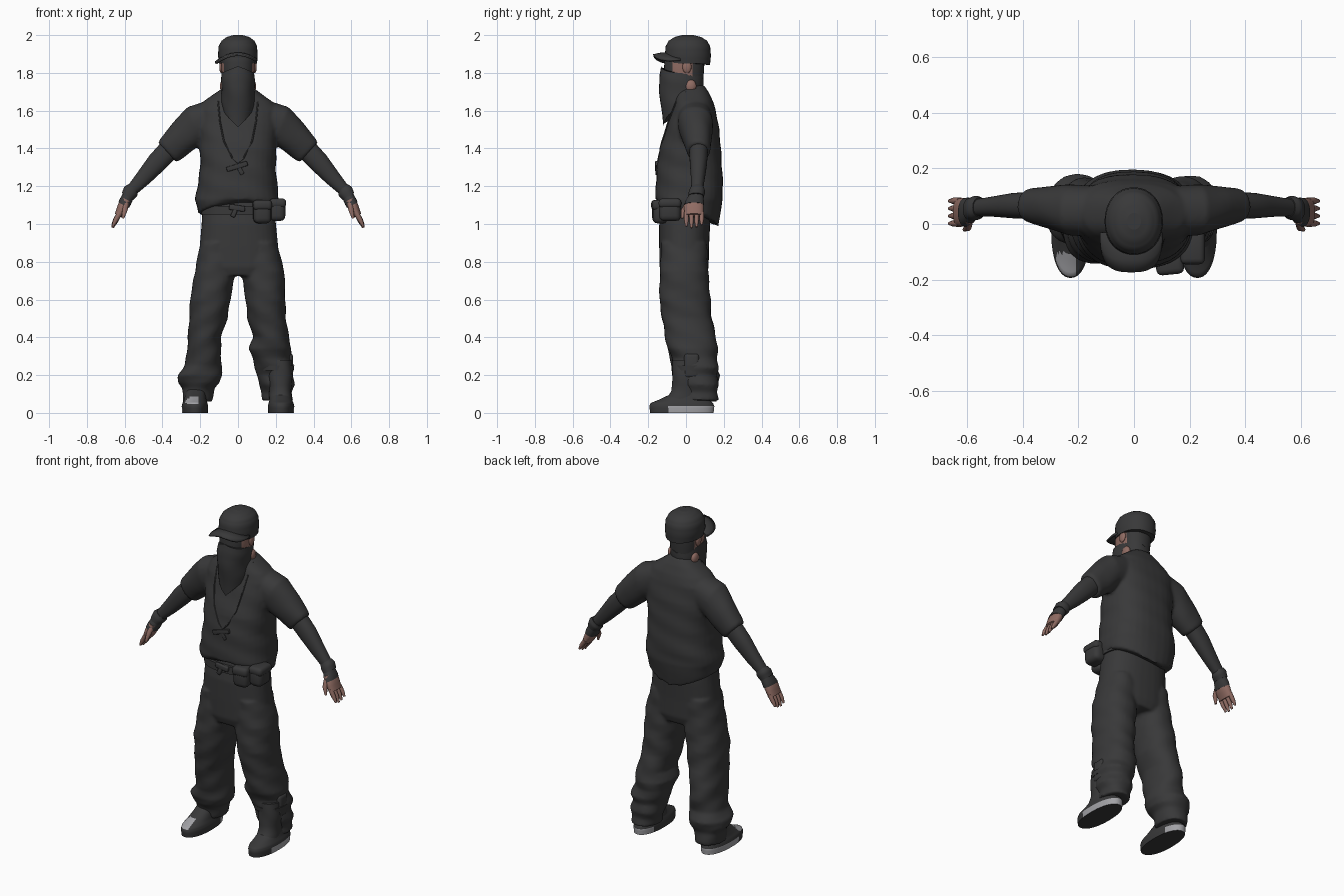
import bpy, bmesh, math
from mathutils import Vector, Matrix


def material(name, rgb):
    m = bpy.data.materials.new(name)
    m.diffuse_color = (*rgb, 1)
    return m


CLOTH = material("dark_cloth", (0.04, 0.04, 0.041))
SKIN = material("skin", (0.28, 0.15, 0.125))
PALE = material("pale_rubber", (0.36, 0.36, 0.38))


def loft(bm, rings, sx=1, n=32, e=0.9, sub=3, fold=0):
    """Skin a closed tube through rings (x, y, z, a, b, roll, vee); vee lifts the back into a V."""
    rows = [tuple(r) + (0,) * (7 - len(r)) for r in rings]
    fine = []
    for p, q in zip(rows, rows[1:]):
        fine += [[u + (v - u) * k / sub for u, v in zip(p, q)] for k in range(sub)]
    fine.append(rows[-1])
    prev = None
    for i, (x, y, z, a, b, roll, vee) in enumerate(fine):
        ring = []
        for k in range(n):
            t = 2 * math.pi * k / n
            c, s = math.cos(t), math.sin(t)
            g = 1 + fold * math.sin(3 * t + z * 48)
            cu = math.copysign(abs(c) ** e, c) * a * g
            sv = math.copysign(abs(s) ** e, s) * b * g
            lift = vee * math.copysign(1 - abs(c), s) if abs(s) > 1e-6 else 0
            r = math.radians(roll)
            ring.append(bm.verts.new((sx * (x + cu * math.cos(r)), y + sv,
                                      z + cu * math.sin(r) + lift)))
        if prev:
            for k in range(n):
                bm.faces.new((prev[k], prev[(k + 1) % n], ring[(k + 1) % n], ring[k]))
        if i in (0, len(fine) - 1):
            bm.faces.new(ring)
        prev = ring


def finish(name, bm, mats, rule=None, voxel=0):
    bmesh.ops.recalc_face_normals(bm, faces=bm.faces)
    me = bpy.data.meshes.new(name)
    bm.to_mesh(me)
    bm.free()
    for m in mats:
        me.materials.append(m)
    for p in me.polygons:
        p.use_smooth = len(p.vertices) == 4
        if rule:
            p.material_index = rule(p.center, p.normal)
    ob = bpy.data.objects.new(name, me)
    bpy.context.collection.objects.link(ob)
    if voxel:  # fuse overlapping tubes into one garment
        r = ob.modifiers.new("fuse", 'REMESH')
        r.mode, r.voxel_size, r.use_smooth_shade = 'VOXEL', voxel, True
        s = ob.modifiers.new("soften", 'SMOOTH')
        s.iterations, s.factor = 2, 0.5
    return ob


def tube(name, rings, mat=CLOTH, **kw):
    bm = bmesh.new()
    loft(bm, rings, **kw)
    return finish(name, bm, [mat])


def box(name, loc, size, bevel=0.01, ry=0, rz=0):
    bm = bmesh.new()
    bmesh.ops.create_cube(bm, size=1, matrix=Matrix.Diagonal((*size, 1)))
    bmesh.ops.bevel(bm, geom=bm.edges[:], offset=bevel, segments=3, affect='EDGES', profile=0.5)
    bm.transform(Matrix.Translation(loc) @ Matrix.Rotation(rz, 4, 'Z') @ Matrix.Rotation(ry, 4, 'Y'))
    return finish(name, bm, [CLOTH])


def ball(name, loc, size, mat):
    bm = bmesh.new()
    bmesh.ops.create_uvsphere(bm, u_segments=16, v_segments=10, radius=1,
                              matrix=Matrix.Translation(loc) @ Matrix.Diagonal((*size, 1)))
    return finish(name, bm, [mat])


# Shirt: torso and both sleeves
bm = bmesh.new()
loft(bm, [(0, .035, 1.735, .06, .06), (0, .035, 1.70, .11, .085), (0, .04, 1.65, .18, .102),
          (0, .04, 1.60, .215, .118), (0, .033, 1.50, .21, .143), (0, .022, 1.40, .203, .163),
          (0, .018, 1.30, .20, .173), (-.003, .018, 1.20, .212, .178), (-.005, .015, 1.13, .222, .177),
          (-.005, .01, 1.058, .207, .16, 0, -.085)], e=.82, fold=.012)
for sx in (1, -1):
    loft(bm, [(.10, .045, 1.57, .10, .09, 90), (.23, .05, 1.522, .105, .092, 70),
              (.30, .06, 1.455, .09, .077, 58), (.365, .066, 1.39, .076, .062, 48),
              (.375, .066, 1.38, .068, .055, 48)], sx=sx, fold=.012)
finish("shirt", bm, [CLOTH], voxel=.01)

# Trousers: seat and two baggy legs with bunched cuffs
bm = bmesh.new()
loft(bm, [(0, 0, 1.13, .185, .12), (.004, -.007, 1.0, .197, .135), (.005, -.01, .88, .208, .132),
          (.007, -.01, .77, .213, .13), (.007, -.01, .725, .17, .115)], e=.85)
loft(bm, [(.115, -.01, .9, .09, .12), (.131, -.01, .75, .115, .128), (.145, -.006, .6, .105, .136),
          (.152, .005, .5, .102, .13), (.175, .025, .4, .095, .135), (.17, .035, .34, .113, .134),
          (.178, .045, .29, .102, .118), (.195, .055, .24, .106, .122), (.195, .06, .2, .094, .1),
          (.205, .068, .15, .095, .108), (.205, .075, .11, .08, .09), (.21, .08, .065, .082, .092)],
     fold=.025)
loft(bm, [(.11, -.01, .9, .09, .12), (.12, -.01, .75, .108, .128), (.147, -.006, .6, .107, .136),
          (.157, .005, .5, .101, .132), (.178, .025, .4, .088, .135), (.18, .035, .32, .09, .13),
          (.185, .04, .25, .098, .115), (.202, .05, .2, .118, .128), (.205, .055, .16, .11, .115),
          (.21, .06, .13, .085, .1), (.215, .068, .06, .078, .098)], sx=-1, fold=.025)
finish("trousers", bm, [CLOTH], voxel=.01)

# Arms, cuffs, hands
for sx, side in ((1, "left"), (-1, "right")):
    tube(side + "_forearm", [(.33, .067, 1.43, .058, .05, 48), (.43, .066, 1.325, .054, .046, 45),
                             (.50, .063, 1.245, .043, .037, 45), (.57, .058, 1.17, .03, .03, 42)], sx=sx)
    tube(side + "_cuff", [(.555, .06, 1.19, .033, .035, 40), (.568, .058, 1.172, .042, .043, 36),
                          (.585, .053, 1.145, .036, .042, 32)], sx=sx)
    tube(side + "_glove", [(.575, .055, 1.16, .03, .036, 30), (.598, .045, 1.115, .033, .05, 27),
                           (.605, .042, 1.10, .032, .052, 27)], sx=sx)
    tube(side + "_palm", [(.59, .045, 1.13, .028, .045, 27), (.61, .042, 1.09, .029, .052, 27),
                          (.632, .042, 1.045, .022, .05, 27)], SKIN, sx=sx)
    for i, length in enumerate((.9, 1, .95, .8)):
        y = .002 + .027 * i
        tube(f"{side}_finger_{i + 1}",
             [(.625, y, 1.06, .014, .013, 27), (.648, y, 1.06 - .045 * length, .013, .012, 27),
              (.664, y, 1.06 - .08 * length, .006, .006, 27)], SKIN, sx=sx, n=10, e=1, sub=1)
    tube(side + "_thumb", [(.592, .015, 1.12, .016, .016, 20), (.598, -.012, 1.075, .014, .014, 10),
                           (.61, -.02, 1.03, .007, .007, 10)], SKIN, sx=sx, n=10, e=1, sub=1)

# Head: skin at the sides, dark eye shade in front and hair behind
bm = bmesh.new()
loft(bm, [(0, .01, 1.68, .06, .06), (0, -.01, 1.75, .08, .10), (0, -.01, 1.82, .088, .106),
          (0, -.008, 1.87, .09, .106), (0, 0, 1.92, .085, .1)])
finish("head", bm, [CLOTH, SKIN], lambda c, n: int(-.07 < c.y < .03 and abs(c.x) > .05))
for sx, side in ((1, "left"), (-1, "right")):
    ball(side + "_ear", (sx * .088, .005, 1.832), (.011, .024, .034), SKIN)
    ball(side + "_neck_skin", (sx * .078, .025, 1.73), (.018, .03, .034), SKIN)

# Face scarf with a pointed front
tube("face_scarf", [(0, -.02, 1.80, .086, .112, 0, -.035), (0, -.025, 1.76, .09, .116, 0, -.03),
                    (0, -.026, 1.71, .087, .116, 0, .01), (0, -.02, 1.65, .09, .108, 0, .06),
                    (0, -.017, 1.605, .085, .103, 0, .092)], fold=.012)

# Cap: dome and curved brim
tube("cap_dome", [(0, .01, 1.85, .1, .117, 0, -.01), (-.001, .01, 1.89, .105, .122),
                  (-.001, .01, 1.94, .102, .118), (0, .01, 1.97, .087, .102),
                  (0, .01, 1.99, .06, .07), (0, .01, 2.0, .025, .03)], e=.95)
bm = bmesh.new()
last = None
for k in range(25):
    t = math.pi * k / 24
    c, s = math.cos(t), max(math.sin(t), 0)
    x = math.copysign(abs(c) ** .7, c) * .113
    z = 1.91 - 3.4 * x * x + .06 * x
    pair = [bm.verts.new((x - .01, -.03 - d * s ** .65, z - drop)) for d, drop in ((0, 0), (.1, .002), (.144, .011))]
    if last:
        for j in (0, 1):
            bm.faces.new((last[j], last[j + 1], pair[j + 1], pair[j]))
    last = pair
bmesh.ops.remove_doubles(bm, verts=bm.verts, dist=1e-5)
brim = finish("cap_brim", bm, [CLOTH])
brim.modifiers.new("thickness", 'SOLIDIFY').thickness = .01

# Shoes with pale sole sides and one pale toe patch
for sx, side in ((1, "left"), (-1, "right")):
    bm = bmesh.new()
    loft(bm, [(.228, -.022, 0, .068, .168), (.228, -.022, .036, .07, .172), (.228, -.022, .052, .066, .165),
              (.227, -.012, .068, .06, .135), (.225, .01, .095, .054, .10), (.222, .05, .14, .05, .06)],
         sx=sx, n=48)

    def paint(c, n, sx=sx):
        start = -.09 if sx * c.x > .228 else .07
        sole = c.z < .036 and abs(n.z) < .6 and start < c.y < .15
        patch = sx < 0 and n.z > .3 and -.28 < c.x < -.21 and c.y < -.105 and c.z > .047
        return int(sole or patch)
    finish(side + "_shoe", bm, [CLOTH, PALE], paint)

# Boot shaft and ankle pouch on one leg
tube("boot_shaft", [(.222, .0, .28, .06, .07), (.224, -.002, .2, .064, .07),
                    (.224, -.005, .12, .058, .07), (.226, -.02, .06, .06, .09)], fold=.02)
tube("ankle_strap", [(.205, .03, .225, .09, .1), (.205, .03, .25, .093, .103)])
box("ankle_pouch", (.272, .03, .25), (.04, .08, .13), .018)

# Belt, buckle and hip pouches
tube("belt", [(.004, -.005, 1.05, .2, .137), (.004, -.005, 1.095, .2, .137)], e=.85)
box("buckle", (-.005, -.146, 1.085), (.085, .02, .03), .006, ry=.15)
box("buckle_tab", (-.02, -.146, 1.06), (.025, .018, .05), .006, ry=.4)
box("front_pouch", (.128, -.137, 1.063), (.095, .08, .12), .028, rz=.1)
box("front_pouch_flap", (.128, -.14, 1.1), (.1, .084, .055), .02, rz=.1)
box("side_pouch", (.208, -.085, 1.073), (.085, .115, .115), .028)
box("side_pouch_flap", (.21, -.085, 1.11), (.09, .12, .05), .02)

# Neck chain and pendant
cu = bpy.data.curves.new("neck_chain", 'CURVE')
cu.dimensions, cu.bevel_depth, cu.bevel_resolution = '3D', .004, 1
sp = cu.splines.new('POLY')
half = [(.10, .0, 1.70), (.105, -.055, 1.64), (.095, -.095, 1.54), (.075, -.125, 1.44), (.03, -.146, 1.35)]
pts = half + [(0, -.152, 1.32)] + [(-x, y, z) for x, y, z in reversed(half)]
sp.points.add(len(pts) - 1)
for p, co in zip(sp.points, pts):
    p.co = (*co, 1)
cu.materials.append(CLOTH)
bpy.context.collection.objects.link(bpy.data.objects.new("neck_chain", cu))
box("pendant_bar", (-.005, -.155, 1.305), (.115, .016, .026), .004, ry=-.3)
box("pendant_stem", (.012, -.155, 1.285), (.022, .014, .05), .004, ry=-.5)
